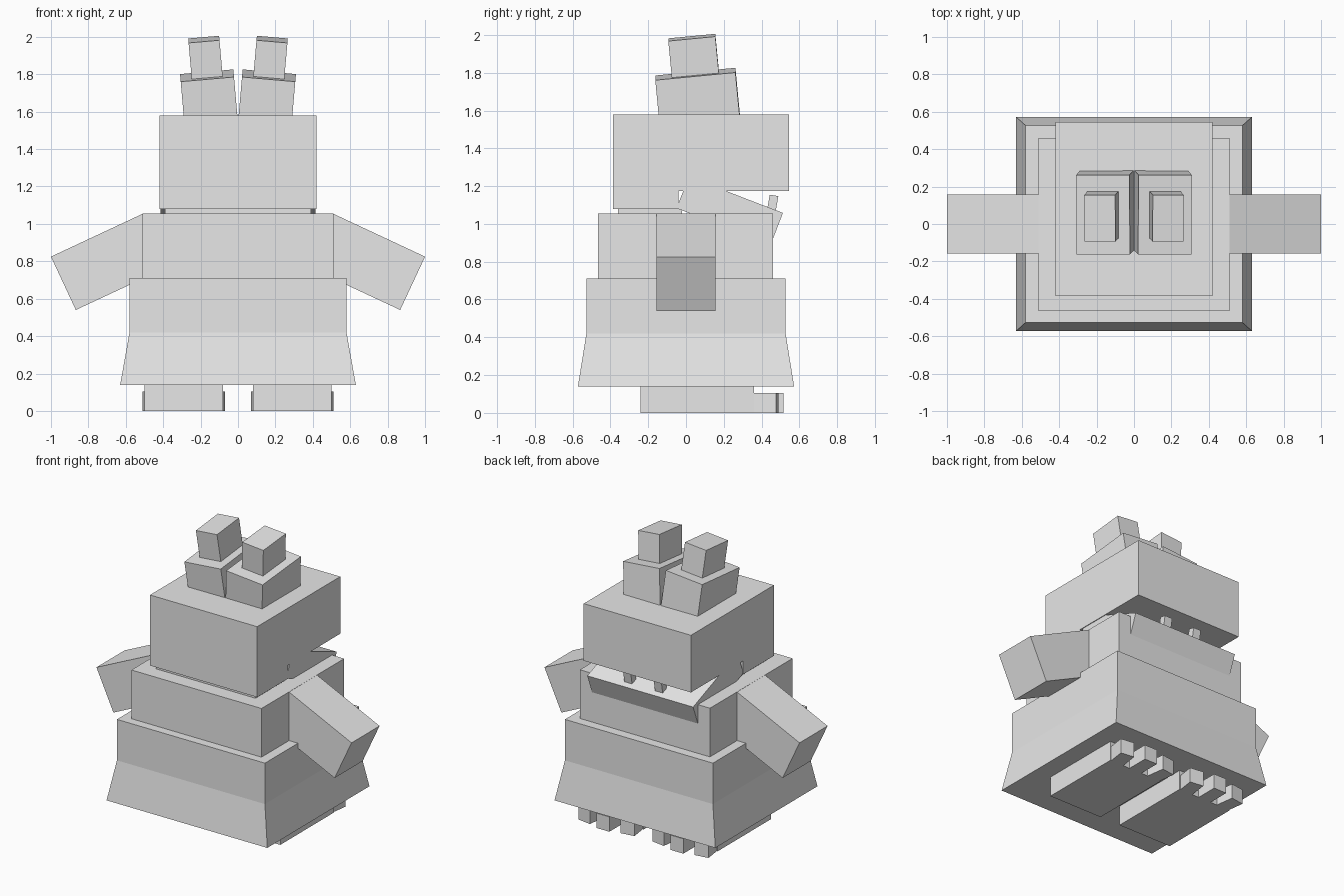
import bpy
import bmesh
from math import radians
from mathutils import Matrix, Vector

cube = bpy.data.objects.get("Cube")
if cube:
    bpy.data.objects.remove(cube, do_unlink=True)

grey = bpy.data.materials.new("plain_grey")
grey.use_nodes = True
colour = (0.8, 0.8, 0.8, 1)
grey.diffuse_color = colour
grey.node_tree.nodes["Principled BSDF"].inputs["Base Color"].default_value = colour


def finish(name, bm):
    bmesh.ops.recalc_face_normals(bm, faces=bm.faces)
    mesh = bpy.data.meshes.new(name)
    bm.to_mesh(mesh)
    bm.free()
    mesh.materials.append(grey)
    obj = bpy.data.objects.new(name, mesh)
    bpy.context.collection.objects.link(obj)
    return obj


def box(name, x, y, z, matrix=Matrix()):
    """Box from (min, max) ranges, placed by a matrix."""
    bm = bmesh.new()
    bmesh.ops.create_cube(bm, size=1)
    for v in bm.verts:
        v.co = matrix @ Vector([(a + b) / 2 + c * (b - a)
                                for c, (a, b) in zip(v.co, (x, y, z))])
    return finish(name, bm)


def extrude(name, points, half):
    """Outline of 3D points, extruded both ways by the vector half."""
    bm = bmesh.new()
    half = Vector(half)
    face = bm.faces.new([bm.verts.new(Vector(p) - half) for p in points])
    new = bmesh.ops.extrude_face_region(bm, geom=[face], use_keep_orig=True)["geom"]
    bmesh.ops.translate(bm, vec=half * 2,
                        verts=[g for g in new if isinstance(g, bmesh.types.BMVert)])
    return finish(name, bm)


def side_profile(name, outline, half_width):
    return extrude(name, [(0, y, z) for y, z in outline], (half_width, 0, 0))


# Skirt: straight waist flaring out at the hem
bm = bmesh.new()
rings = []
for hx, hy, z in ((0.63, 0.572, 0.14), (0.58, 0.527, 0.42), (0.58, 0.527, 0.71)):
    rings.append([bm.verts.new((sx * hx, sy * hy, z))
                  for sx, sy in ((-1, -1), (1, -1), (1, 1), (-1, 1))])
for low, high in zip(rings, rings[1:]):
    for i in range(4):
        j = (i + 1) % 4
        bm.faces.new((low[i], low[j], high[j], high[i]))
bm.faces.new(rings[0])
bm.faces.new(rings[-1])
finish("skirt", bm)

# Torso, neck and head with a raised upper jaw
box("torso", (-0.51, 0.51), (-0.465, 0.46), (0.7, 1.055))
box("neck", (-0.39, 0.39), (-0.36, -0.02), (1.04, 1.1))
side_profile("head", [(-0.385, 1.08), (-0.04, 1.08), (-0.04, 1.175),
                      (0.545, 1.175), (0.545, 1.58), (-0.385, 1.58)], 0.42)

# Open lower jaw with two teeth
side_profile("lower_jaw", [(0.513, 1.058), (0.448, 0.89), (-0.05, 1.083),
                           (0.015, 1.25)], 0.415)
tilt = Matrix.Rotation(radians(-10), 4, 'X')
for side, label in ((1, "left"), (-1, "right")):
    place = Matrix.Translation((side * 0.12, 0.45, 1.06)) @ tilt
    box(label + "_tooth", (-0.03, 0.03), (-0.023, 0.023), (-0.02, 0.092), place)

# Arms, feet, toes and two-tier ears on each side
for side, label in ((1, "left"), (-1, "right")):
    extrude(label + "_arm", [(side * x, 0, z) for x, z in
            ((0.51, 1.054), (1.0, 0.825), (0.867, 0.54), (0.377, 0.769))],
            (0, 0.157, 0))

    box(label + "_foot", sorted((side * 0.08, side * 0.5)), (-0.24, 0.36), (0, 0.15))
    for i in (-1, 0, 1):
        place = (Matrix.Translation((side * (0.29 + i * 0.15), 0.34, 0))
                 @ Matrix.Rotation(radians(-8 * i * side), 4, 'Z'))
        box(label + "_toe", (-0.05, 0.05), (-0.04, 0.145 if i else 0.175),
            (0, 0.105), place)

    lean = (Matrix.Translation((side * 0.147, 0.07, 1.58))
            @ Matrix.Rotation(radians(5 * side), 4, 'Y')
            @ Matrix.Rotation(radians(5.5), 4, 'X'))
    box(label + "_ear_base", (-0.143, 0.143), (-0.213, 0.213), (-0.04, 0.215), lean)
    box(label + "_ear_tip", (-0.083, 0.083), (-0.125, 0.125), (0.2, 0.41), lean)
